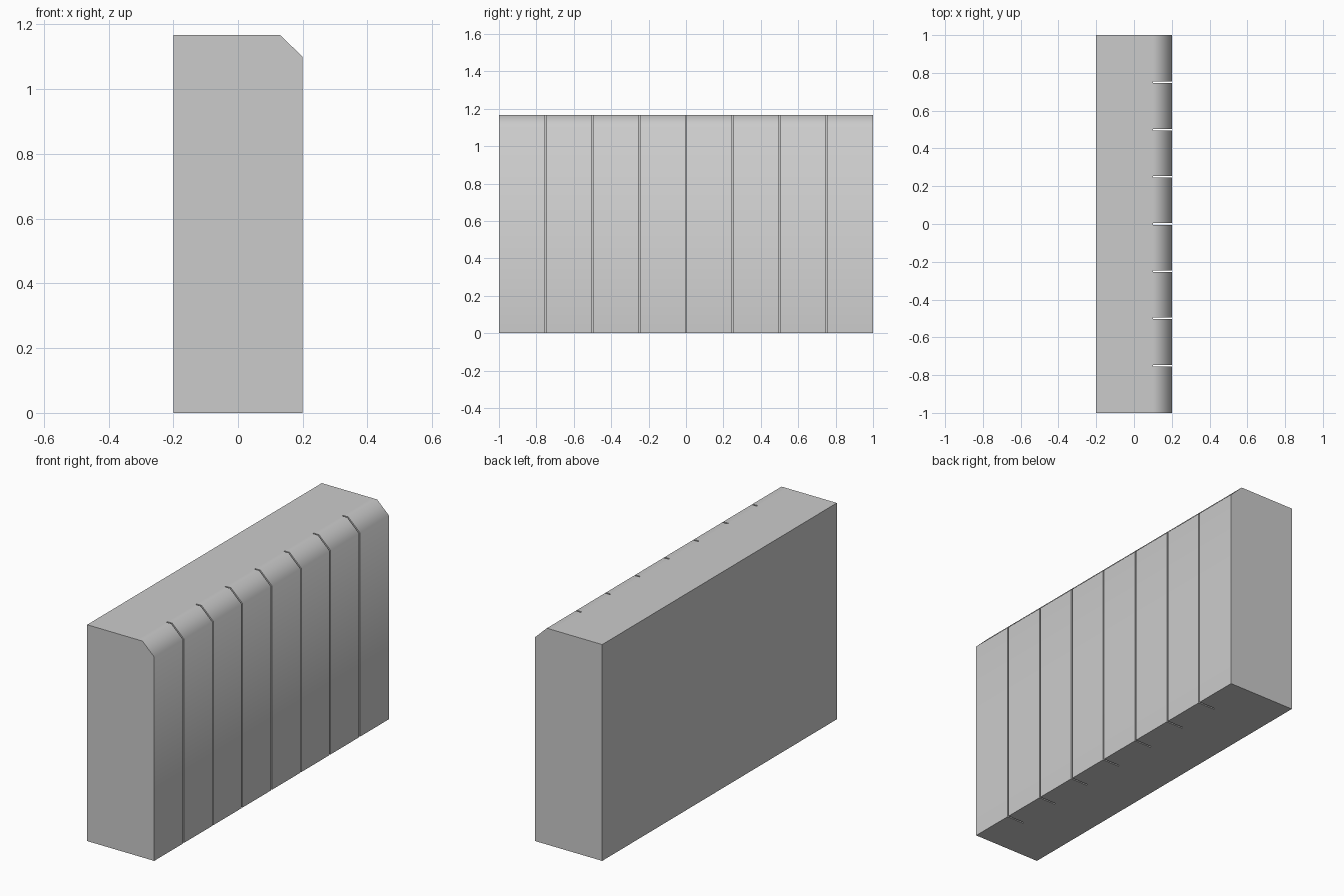
import bpy, bmesh, math

if "Cube" in bpy.data.objects:
    bpy.data.objects.remove(bpy.data.objects["Cube"])

HEIGHT = 1.167
COUNT = 8
PITCH = 2.0 / COUNT
GAP = 0.008


def extrude_profile(name, profile, y0, y1):
    """Extrude an x/z profile along y into a closed solid."""
    bm = bmesh.new()
    face = bm.faces.new([bm.verts.new((x, y0, z)) for x, z in profile])
    ext = bmesh.ops.extrude_face_region(bm, geom=[face])
    verts = [g for g in ext["geom"] if isinstance(g, bmesh.types.BMVert)]
    bmesh.ops.translate(bm, verts=verts, vec=(0, y1 - y0, 0))
    bmesh.ops.recalc_face_normals(bm, faces=bm.faces)
    mesh = bpy.data.meshes.new(name)
    bm.to_mesh(mesh)
    bm.free()
    obj = bpy.data.objects.new(name, mesh)
    bpy.context.collection.objects.link(obj)
    return obj


# Solid backing block
extrude_profile("backing_block",
                [(-0.2, 0), (0.1, 0), (0.1, HEIGHT), (-0.2, HEIGHT)], -1, 1)

# Chamfered front panels, separated by narrow slots
panel_profile = [(0.1, 0), (0.2, 0), (0.2, 1.1), (0.13, HEIGHT), (0.1, HEIGHT)]
for i in range(COUNT):
    y0 = -1 + i * PITCH + (GAP / 2 if i > 0 else 0)
    y1 = -1 + (i + 1) * PITCH - (GAP / 2 if i < COUNT - 1 else 0)
    panel = extrude_profile(f"front_panel_{i + 1}", panel_profile, y0, y1)
    bpy.ops.object.select_all(action="DESELECT")
    panel.select_set(True)
    bpy.context.view_layer.objects.active = panel
    bpy.ops.object.shade_smooth_by_angle(angle=math.radians(60))
